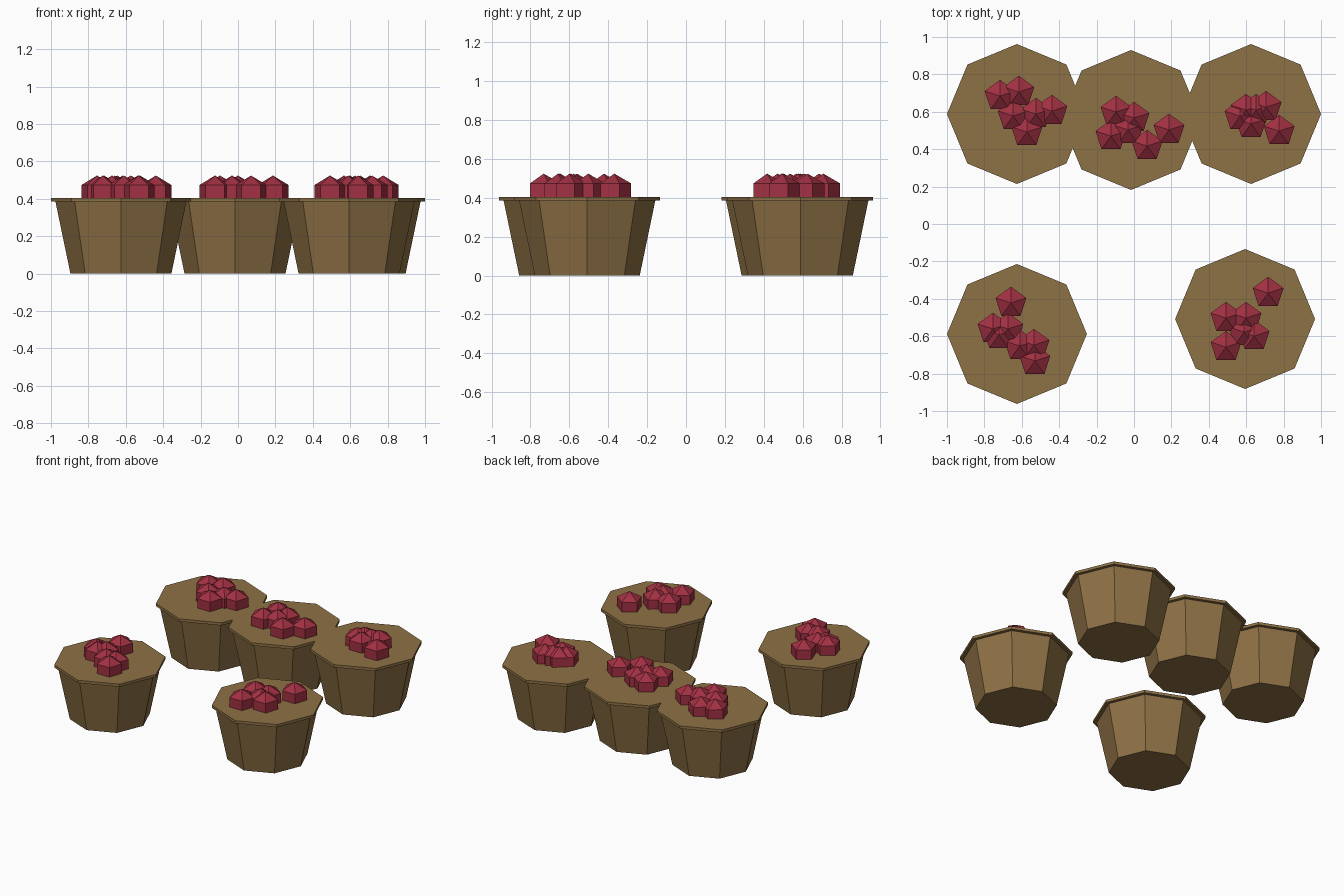
import bpy, bmesh
from math import sin, cos, tau, pi

if "Cube" in bpy.data.objects:
    bpy.data.objects.remove(bpy.data.objects["Cube"])


def material(name, rgb):
    m = bpy.data.materials.new(name)
    m.diffuse_color = (*rgb, 1)
    m.use_nodes = True
    m.node_tree.nodes["Principled BSDF"].inputs["Base Color"].default_value = m.diffuse_color
    return m


WOOD = material("basket_brown", (0.27, 0.165, 0.06))
FRUIT = material("berry_red", (0.36, 0.03, 0.055))


def lathe(bm, profile, sides, centre, start=0.0):
    """Flat-sided closed solid from (radius, z) rings; radius 0 makes a tip."""
    cx, cy = centre
    rings = []
    for r, z in profile:
        n = sides if r > 0 else 1
        rings.append([bm.verts.new((cx + r * cos(start + tau * i / sides),
                                    cy + r * sin(start + tau * i / sides), z))
                      for i in range(n)])
    for a, b in zip(rings, rings[1:]):
        for i in range(sides):
            j = (i + 1) % sides
            quad = [a[i % len(a)], a[j % len(a)], b[j % len(b)], b[i % len(b)]]
            bm.faces.new(list(dict.fromkeys(quad)))
    for ring, flip in ((rings[0], True), (rings[-1], False)):
        if len(ring) > 1:
            bm.faces.new(ring[::-1] if flip else ring)


def finish(bm, name, mat):
    bmesh.ops.recalc_face_normals(bm, faces=bm.faces)
    mesh = bpy.data.meshes.new(name)
    bm.to_mesh(mesh)
    bm.free()
    mesh.materials.append(mat)
    ob = bpy.data.objects.new(name, mesh)
    bpy.context.collection.objects.link(ob)


# Tapered octagonal tub with an overhanging rim slab
TUB = [(0.27, 0), (0.35, 0.385), (0.374, 0.385), (0.374, 0.405)]
# Five-sided berry: low sphere with three bands
R, CZ = 0.1, 0.424
BERRY = [(0, CZ - R), (0.866 * R, CZ - R / 2), (0.866 * R, CZ + R / 2), (0, CZ + R)]

# Tub centre, then berry offsets from it
BASKETS = {
    "back_left": ((-0.626, 0.588), [(-0.09, 0.096), (0.01, 0.118), (0.053, -0.096),
                                    (0.187, 0.016), (-0.02, -0.01), (0.102, 0.0)]),
    "back_middle": ((-0.016, 0.556), [(-0.08, 0.043), (0.016, 0.011), (0.203, -0.053),
                                      (0.086, -0.139), (-0.107, -0.086), (-0.016, -0.053)]),
    "back_right": ((0.626, 0.588), [(-0.059, -0.011), (0.08, 0.037), (0.15, -0.091),
                                    (0.0, -0.053), (-0.027, 0.021), (0.027, 0.021)]),
    "front_left": ((-0.626, -0.588), [(-0.032, 0.166), (-0.128, 0.027), (-0.048, 0.027),
                                      (-0.096, -0.005), (0.091, -0.059), (0.096, -0.144),
                                      (0.016, -0.064)]),
    "front_right": ((0.594, -0.508), [(0.123, 0.139), (-0.102, 0.005), (0.005, 0.005),
                                      (0.048, -0.091), (-0.102, -0.15), (-0.005, -0.07)]),
}

for name, ((x, y), berries) in BASKETS.items():
    bm = bmesh.new()
    lathe(bm, TUB, 8, (x, y))
    finish(bm, name + "_basket", WOOD)

    bm = bmesh.new()
    for dx, dy in berries:
        lathe(bm, BERRY, 5, (x + dx, y + dy), pi / 2)
    finish(bm, name + "_berries", FRUIT)
